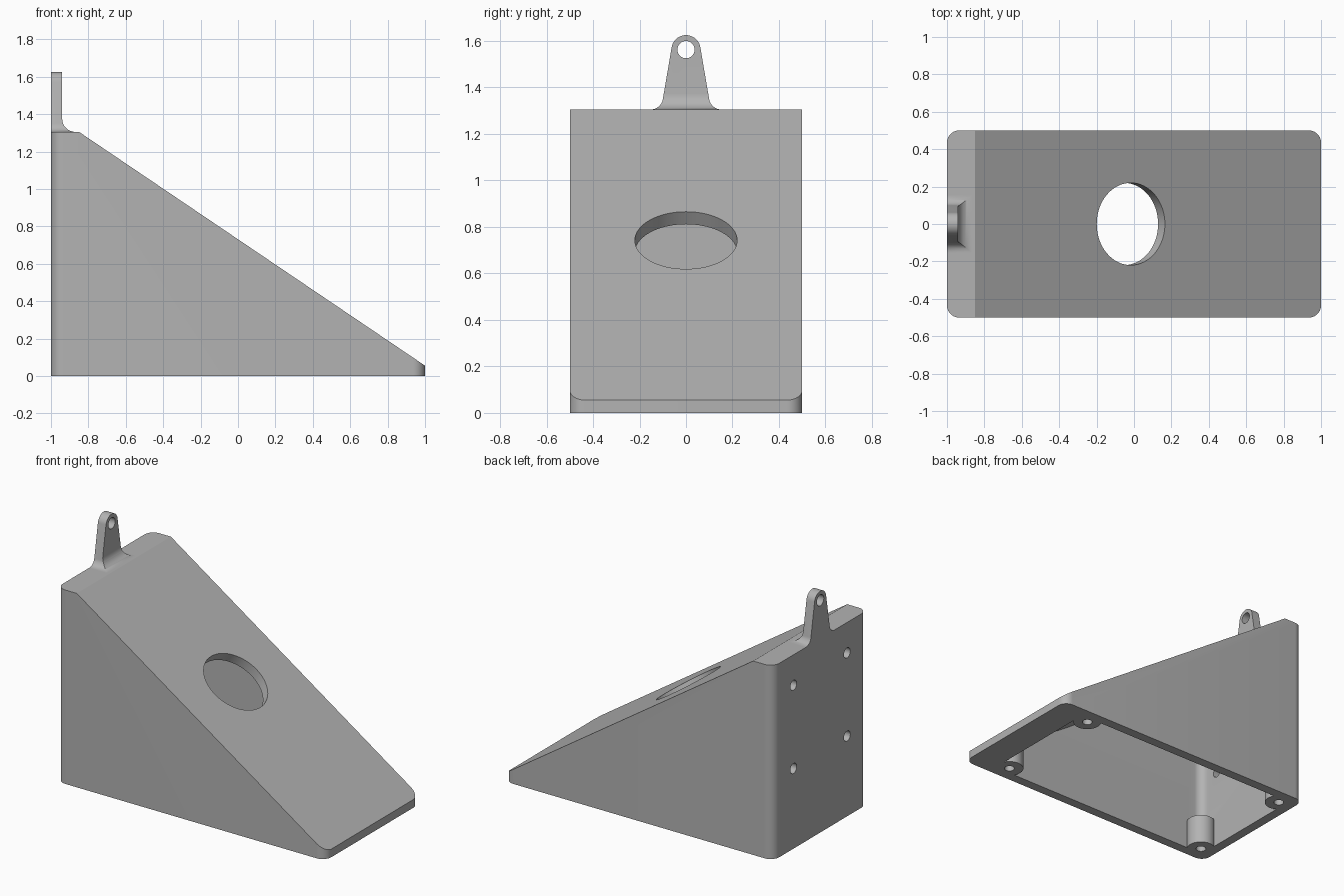
import bpy, bmesh
from math import sin, cos, pi, atan2, radians
from mathutils import Vector, Matrix

cube = bpy.data.objects.get("Cube")
if cube:
    bpy.data.objects.remove(cube, do_unlink=True)

grey = bpy.data.materials.new("plain grey")
grey.use_nodes = True
COLOUR = (0.45, 0.45, 0.45, 1)
grey.diffuse_color = COLOUR
grey.node_tree.nodes["Principled BSDF"].inputs["Base Color"].default_value = COLOUR

# plane axes for each extrusion direction
TO_3D = {"x": lambda a, b, d: (d, a, b),
         "y": lambda a, b, d: (a, d, b),
         "z": lambda a, b, d: (a, b, d)}


def prism(name, points, axis, start, end):
    """Extrude a 2D outline along an axis."""
    bm = bmesh.new()
    place = TO_3D[axis]
    face = bm.faces.new([bm.verts.new(place(a, b, start)) for a, b in points])
    out = bmesh.ops.extrude_face_region(bm, geom=[face])
    verts = [g for g in out["geom"] if isinstance(g, bmesh.types.BMVert)]
    bmesh.ops.translate(bm, verts=verts, vec=Vector(place(0, 0, end - start)))
    bmesh.ops.recalc_face_normals(bm, faces=bm.faces)
    mesh = bpy.data.meshes.new(name)
    bm.to_mesh(mesh)
    bm.free()
    mesh.materials.append(grey)
    obj = bpy.data.objects.new(name, mesh)
    bpy.context.collection.objects.link(obj)
    return obj


def arc(cx, cy, r, a0, a1, n=10):
    return [(cx + r * cos(radians(a0 + (a1 - a0) * i / n)),
             cy + r * sin(radians(a0 + (a1 - a0) * i / n))) for i in range(n + 1)]


def circle(cx, cy, r, n=32):
    return arc(cx, cy, r, 0, 360, n)[:-1]


def rounded_rect(x0, x1, y, r):
    return (arc(x1 - r, y - r, r, 0, 90) + arc(x0 + r, y - r, r, 90, 180)
            + arc(x0 + r, r - y, r, 180, 270) + arc(x1 - r, r - y, r, 270, 360))


def combine(target, tool, operation):
    """Apply a boolean and discard the tool."""
    tool.hide_render = True
    mod = target.modifiers.new("cut", "BOOLEAN")
    mod.operation, mod.solver, mod.object = operation, "EXACT", tool
    bpy.context.view_layer.objects.active = target
    bpy.ops.object.modifier_apply(modifier=mod.name)
    bpy.data.objects.remove(tool, do_unlink=True)


TOP, EDGE, TOE, WALL = 1.305, -0.85, 0.055, 0.065
GRADE = (TOP - TOE) / (1 - EDGE)
TILT = atan2(TOP - TOE, 1 - EDGE)


def slope_z(x):
    return TOP - GRADE * (x - EDGE)


def wedge(name, top, drop):
    """Side outline: flat ledge followed by the sloping face."""
    ledge_end = EDGE + (TOP - drop - top) / GRADE
    outline = [(-1.2, -0.3), (1.2, -0.3), (1.2, slope_z(1.2) - drop),
               (ledge_end, top), (-1.2, top)]
    return prism(name, outline, "y", -0.7, 0.7)


# outer body
body = prism("wedge_housing", rounded_rect(-1, 1, 0.5, 0.065), "z", 0, 1.5)
combine(body, wedge("outer_wedge", TOP, 0), "INTERSECT")

# hollow interior, open underneath, leaving screw bosses in the corners
cavity = prism("cavity", rounded_rect(WALL - 1, 0.8, 0.5 - WALL, 0.06), "z", -0.1, 1.4)
combine(cavity, wedge("inner_wedge", TOP - WALL, WALL / cos(TILT)), "INTERSECT")
SCREWS = [(x, y) for x in (-0.89, 0.72) for y in (-0.39, 0.39)]
for x, y in SCREWS:
    combine(cavity, prism("boss", circle(x, y, 0.09), "z", -0.2, 0.2), "DIFFERENCE")
combine(body, cavity, "DIFFERENCE")
for x, y in SCREWS:
    combine(body, prism("screw_hole", circle(x, y, 0.032, 24), "z", -0.1, 0.15), "DIFFERENCE")

# mounting holes through the tall wall
for y in (-0.285, 0.285):
    for z in (0.54, 1.1):
        combine(body, prism("wall_hole", circle(y, z, 0.034, 24), "x", -1.1, -0.9), "DIFFERENCE")

# round opening square to the slope
opening = prism("opening", circle(0, 0, 0.22, 64), "z", -0.15, 0.15)
opening.matrix_world = Matrix.Translation((-0.017, 0, slope_z(-0.017))) @ Matrix.Rotation(TILT, 4, "Y")
bpy.context.view_layer.update()
combine(body, opening, "DIFFERENCE")

# hanging tab: flared front outline crossed with a filleted side outline
half = arc(0.152, 1.358, 0.053, 270, 190) + arc(0, 1.5625, 0.0625, 9, 90)
outline = half + [(-y, z) for y, z in reversed(half[:-1])]
tab = prism("hanging_tab", outline, "x", -1, -0.8)
side = [(-1.1, 1.2), (-0.87, 1.2)] + arc(-0.87, 1.375, 0.07, 270, 180) + [(-0.94, 1.7), (-1.1, 1.7)]
combine(tab, prism("tab_side", side, "y", -0.3, 0.3), "INTERSECT")
combine(tab, prism("tab_hole", circle(0, 1.5625, 0.037), "x", -1.1, -0.7), "DIFFERENCE")

# smooth the rounded surfaces, keep edges sharp
for obj in (body, tab):
    bpy.ops.object.select_all(action="DESELECT")
    obj.select_set(True)
    bpy.context.view_layer.objects.active = obj
    bpy.ops.object.shade_smooth_by_angle(angle=radians(30))
